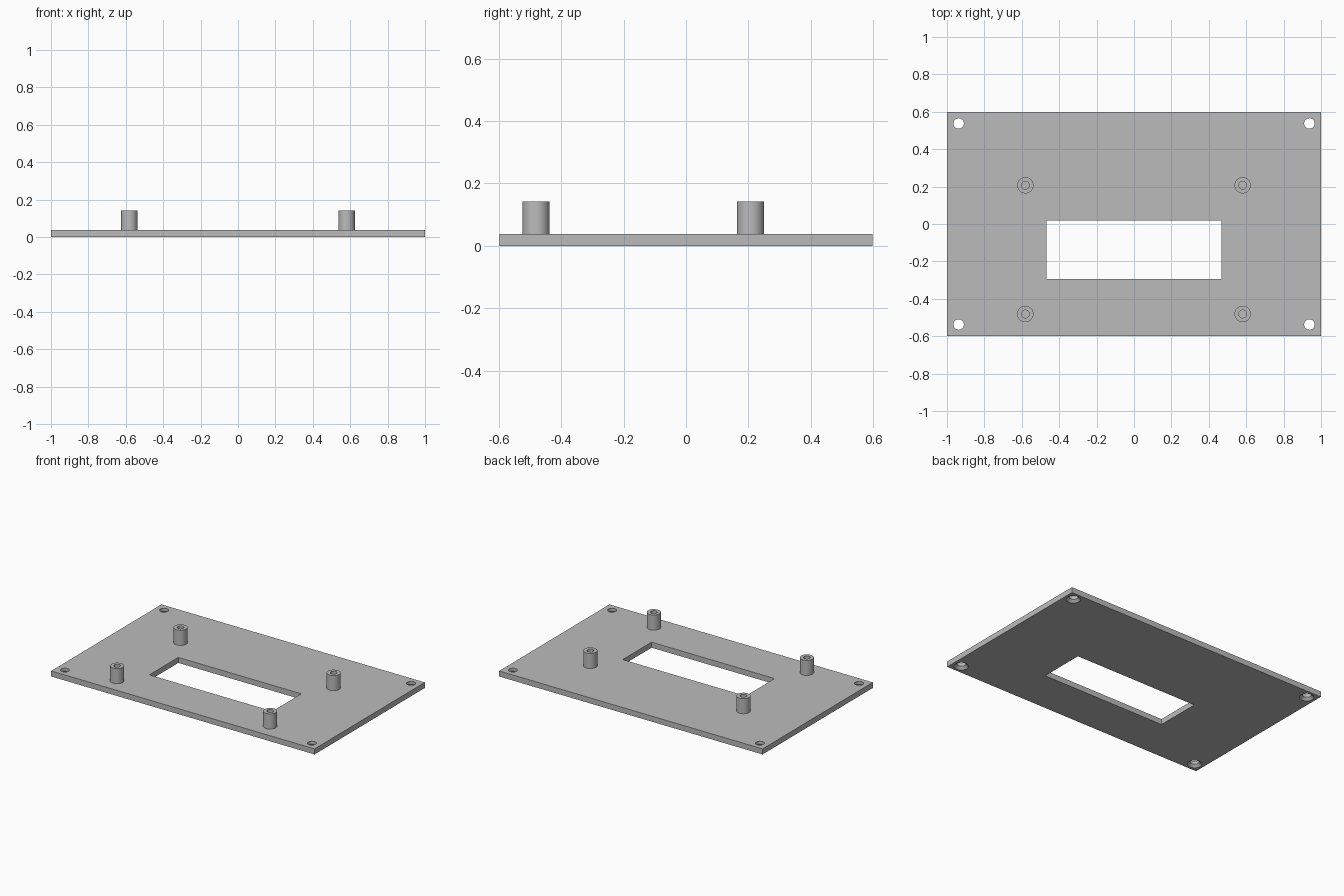
import bpy, bmesh, math
from mathutils import Matrix, Vector

cube = bpy.data.objects.get("Cube")
if cube:
    bpy.data.objects.remove(cube, do_unlink=True)

THICK, TOP = 0.038, 0.142
MID_Y = -0.137          # centre line of the window and standoffs
SEGMENTS = 48

grey = bpy.data.materials.new("plain grey")
grey.use_nodes = True
colour = (0.5, 0.5, 0.5, 1)
grey.diffuse_color = colour
grey.node_tree.nodes["Principled BSDF"].inputs["Base Color"].default_value = colour


def add_object(name, bm):
    bmesh.ops.recalc_face_normals(bm, faces=bm.faces)
    mesh = bpy.data.meshes.new(name)
    bm.to_mesh(mesh)
    bm.free()
    mesh.materials.append(grey)
    obj = bpy.data.objects.new(name, mesh)
    bpy.context.collection.objects.link(obj)
    return obj


def box(name, size, centre):
    bm = bmesh.new()
    bmesh.ops.create_cube(bm, size=1, matrix=Matrix.Translation(centre) @ Matrix.Diagonal((*size, 1)))
    return add_object(name, bm)


def lathe(name, profile, x, y):
    """Spin a (radius, height) profile around a vertical axis at x, y."""
    bm = bmesh.new()
    verts = [bm.verts.new((r, 0, z)) for r, z in profile]
    edges = [bm.edges.new(pair) for pair in zip(verts, verts[1:])]
    bmesh.ops.spin(bm, geom=verts + edges, cent=(0, 0, 0), axis=(0, 0, 1),
                   angle=math.tau, steps=SEGMENTS, use_duplicate=False)
    bmesh.ops.remove_doubles(bm, verts=bm.verts, dist=1e-5)
    bmesh.ops.translate(bm, verts=bm.verts, vec=Vector((x, y, 0)))
    return add_object(name, bm)


def select(obj):
    bpy.ops.object.select_all(action="DESELECT")
    obj.select_set(True)
    bpy.context.view_layer.objects.active = obj


def cut(target, cutter):
    cutter.hide_render = True
    mod = target.modifiers.new("cut", "BOOLEAN")
    mod.operation, mod.solver, mod.object = "DIFFERENCE", "EXACT", cutter
    select(target)
    bpy.ops.object.modifier_apply(modifier=mod.name)
    bpy.data.objects.remove(cutter, do_unlink=True)


# Flat panel with the display window
panel = box("panel", (2, 1.195, THICK), (0, 0, THICK / 2))
cut(panel, box("window_cutter", (0.934, 0.313, 0.2), (0, MID_Y, 0)))

corners = [(sx, sy) for sx in (-1, 1) for sy in (-1, 1)]

# Corner screw holes, countersunk from below
screw_hole = [(0, -0.01), (0.055, -0.01), (0.028, 0.017), (0.028, 0.06), (0, 0.06)]
for sx, sy in corners:
    cut(panel, lathe("screw_hole_cutter", screw_hole, sx * 0.9375, sy * 0.5375))
select(panel)
bpy.ops.object.shade_smooth_by_angle(angle=math.radians(30))

# Standoffs with blind screw holes
standoff = [(0, THICK), (0.0435, THICK), (0.0435, TOP), (0.021, TOP), (0.021, THICK + 0.003), (0, THICK + 0.003)]
for sx, sy in corners:
    side = ("right", "left")[sx > 0]
    end = ("front", "back")[sy > 0]
    post = lathe(f"{end}_{side}_standoff", standoff, sx * 0.581, MID_Y + sy * 0.344)
    select(post)
    bpy.ops.object.shade_smooth_by_angle(angle=math.radians(30))
